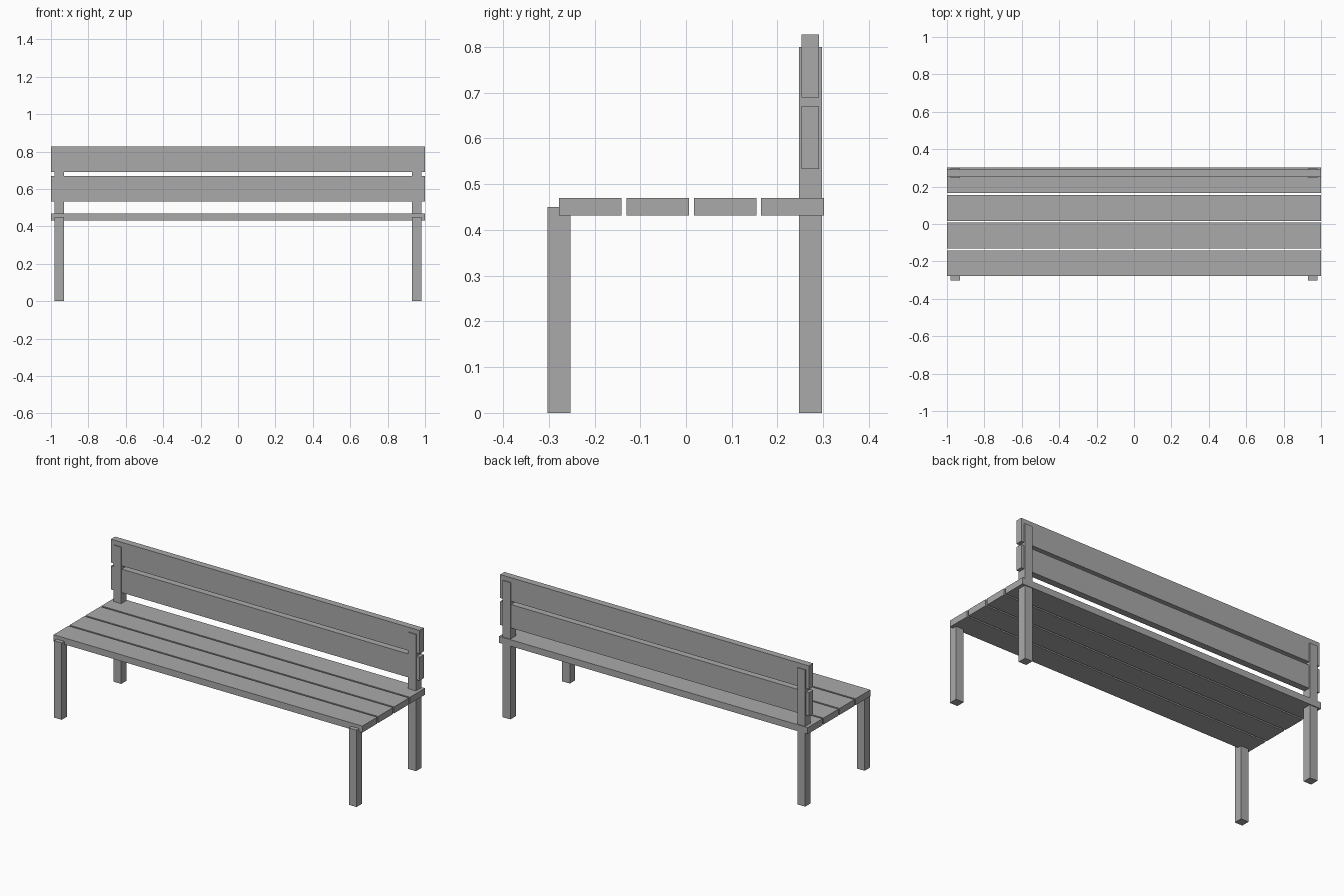
import bpy

cube = bpy.data.objects.get("Cube")
if cube:
    bpy.data.objects.remove(cube, do_unlink=True)

# Single grey finish
grey = bpy.data.materials.new("plain_grey")
grey.use_nodes = True
colour = (0.4, 0.4, 0.4, 1)
grey.diffuse_color = colour
grey.node_tree.nodes["Principled BSDF"].inputs["Base Color"].default_value = colour


def box(name, low, high):
    """Square-edged timber between two opposite corners."""
    centre = [(a + b) / 2 for a, b in zip(low, high)]
    bpy.ops.mesh.primitive_cube_add(size=1, location=centre)
    obj = bpy.context.object
    obj.name = name
    obj.scale = [b - a for a, b in zip(low, high)]
    bpy.ops.object.transform_apply(location=False, rotation=False, scale=True)
    obj.data.materials.append(grey)
    return obj


LEG = 0.05
PLANK = 0.1375

# Legs: short at the front, tall at the back to carry the backrest
for side, x in (("right", -0.98), ("left", 0.93)):
    for end, y, top in (("front", -0.303, 0.45), ("back", 0.247, 0.80)):
        box(f"{end}_leg_{side}", (x, y, 0), (x + LEG, y + LEG, top))

# Seat planks
for i in range(4):
    y = -0.278 + i * 0.1475
    box(f"seat_plank_{i + 1}", (-1, y, 0.432), (1, y + PLANK, 0.47))

# Backrest planks
for i, z in enumerate((0.533, 0.69)):
    box(f"backrest_plank_{i + 1}", (-1, 0.252, z), (1, 0.291, z + PLANK))
